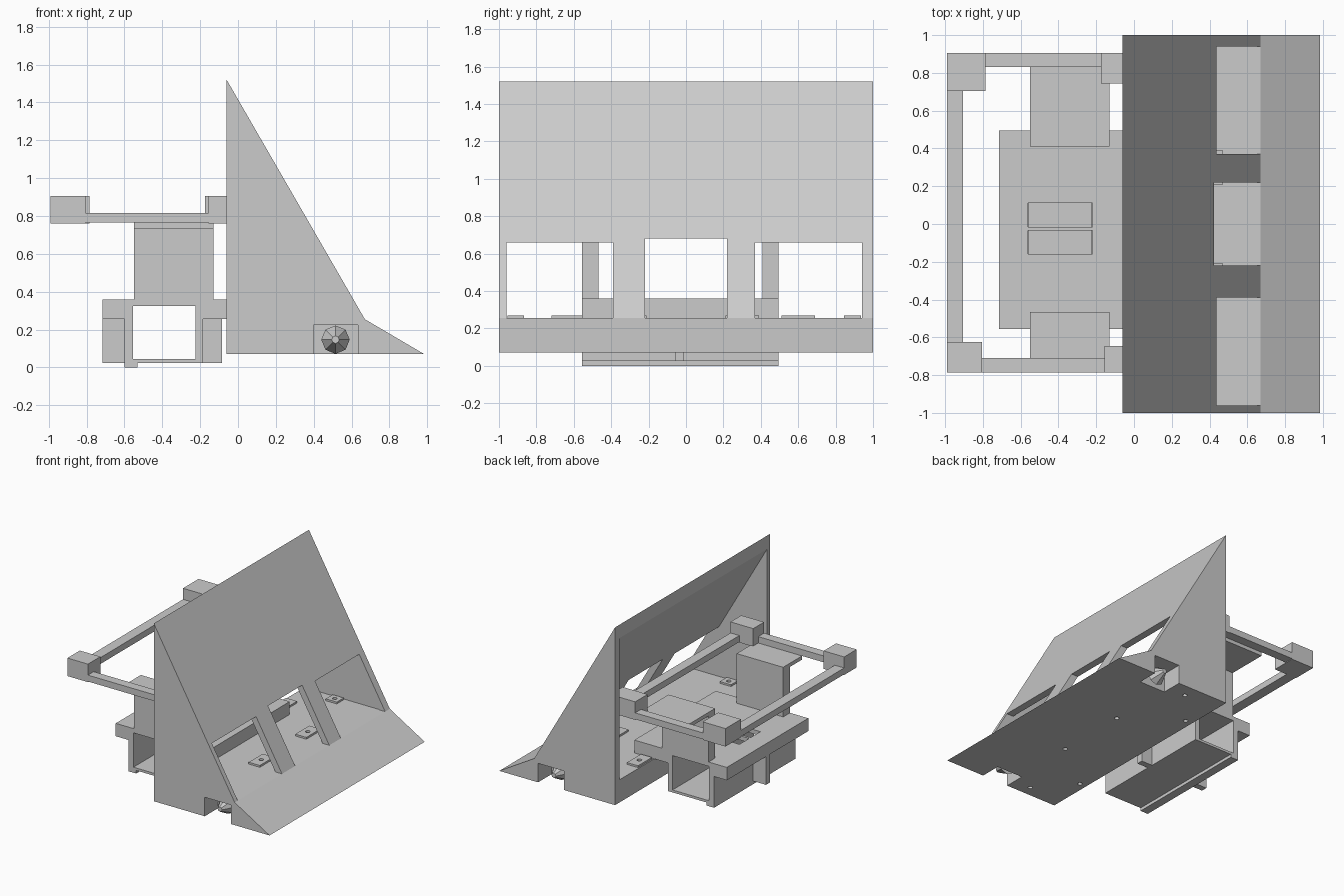
import bpy, bmesh, math
from mathutils import Matrix, Vector

if "Cube" in bpy.data.objects:
    bpy.data.objects.remove(bpy.data.objects["Cube"], do_unlink=True)

grey = bpy.data.materials.new("light_grey")
grey.use_nodes = True
grey.diffuse_color = (0.6, 0.6, 0.6, 1)
grey.node_tree.nodes["Principled BSDF"].inputs["Base Color"].default_value = (0.6, 0.6, 0.6, 1)


def finish(name, bm):
    bmesh.ops.recalc_face_normals(bm, faces=bm.faces)
    mesh = bpy.data.meshes.new(name)
    bm.to_mesh(mesh)
    bm.free()
    mesh.materials.append(grey)
    obj = bpy.data.objects.new(name, mesh)
    bpy.context.collection.objects.link(obj)
    return obj


def add_box(bm, x, y, z):
    size = Vector((x[1] - x[0], y[1] - y[0], z[1] - z[0]))
    mid = Vector((sum(x), sum(y), sum(z))) / 2
    bmesh.ops.create_cube(bm, size=1, matrix=Matrix.Translation(mid) @ Matrix.Diagonal(size).to_4x4())


def boxes(name, *items):
    bm = bmesh.new()
    for item in items:
        add_box(bm, *item)
    return finish(name, bm)


def prism(name, profile, y0, y1):
    """Extrude an xz profile along y."""
    bm = bmesh.new()
    face = bm.faces.new([bm.verts.new((x, y0, z)) for x, z in profile])
    ext = bmesh.ops.extrude_face_region(bm, geom=[face])
    verts = [v for v in ext["geom"] if isinstance(v, bmesh.types.BMVert)]
    bmesh.ops.translate(bm, verts=verts, vec=(0, y1 - y0, 0))
    return finish(name, bm)


def cut(obj, cutter):
    """Subtract the cutter, bake the result and drop the cutter."""
    mod = obj.modifiers.new("cut", 'BOOLEAN')
    mod.object = cutter
    mod.solver = 'EXACT'
    bpy.context.view_layer.update()
    graph = bpy.context.evaluated_depsgraph_get()
    mesh = bpy.data.meshes.new_from_object(obj.evaluated_get(graph))
    obj.modifiers.clear()
    obj.data = mesh
    bpy.data.objects.remove(cutter, do_unlink=True)


def hole_cutter(points, z0, z1):
    bm = bmesh.new()
    for x, y in points:
        bmesh.ops.create_cone(bm, cap_ends=True, segments=12, radius1=0.018, radius2=0.018,
                              depth=z1 - z0, matrix=Matrix.Translation((x, y, (z0 + z1) / 2)))
    return finish("hole_cutter", bm)


BACK, KNEE, TOE = -0.06, 0.67, 0.985
BASE, FLOOR, TOP = 0.07, 0.255, 1.52

# Floor slab with the sloping toe, wheel pockets and screw holes
tabs = [(0.0, 0.6), (0.0, -0.63), (0.25, 0.89), (0.25, -0.91), (0.42, 0.3), (0.42, -0.3)]
floor = prism("floor_slab", [(BACK, BASE), (TOE, BASE), (KNEE, FLOOR), (BACK, FLOOR)], -1, 1)
cut(floor, boxes("pocket_cutter",
                 ((0.4, 0.635), (-1.1, -0.83), (0, 0.225)),
                 ((0.4, 0.635), (0.83, 1.1), (0, 0.225))))
cut(floor, hole_cutter(tabs, 0, 0.4))

# Sloping shield with three windows
shield = prism("sloping_shield", [(BACK, TOP), (KNEE, FLOOR), (KNEE - 0.06, FLOOR), (BACK, TOP - 0.11)], -1, 1)
cut(shield, boxes("window_cutter",
                  ((0.3, 0.8), (-0.96, -0.39), (0.2, 0.66)),
                  ((0.3, 0.8), (-0.22, 0.22), (0.2, 0.68)),
                  ((0.3, 0.8), (0.37, 0.94), (0.2, 0.66))))

# Triangular side walls
side = [(BACK, FLOOR), (KNEE, FLOOR), (BACK, TOP)]
prism("right_side_wall", side, -1, -0.96)
prism("left_side_wall", side, 0.945, 1)

# Screw tabs on the floor
plates = boxes("screw_tabs", *[((x - 0.05, x + 0.05), (y - 0.09, y + 0.09) if abs(y) < 0.8
                                else (y - 0.045, y + 0.045), (FLOOR, 0.27)) for x, y in tabs])
cut(plates, hole_cutter(tabs, 0.2, 0.4))

# Small faceted wheels in the pockets
for label, s in (("right", -1), ("left", 1)):
    bm = bmesh.new()
    bmesh.ops.create_cone(bm, cap_ends=True, segments=8, radius1=0.075, radius2=0.02, depth=0.1,
                          matrix=Matrix.Translation((0.515, s * 0.92, 0.147))
                          @ Matrix.Rotation(-s * math.pi / 2, 4, 'X'))
    finish(label + "_wheel", bm)

# Platform, square tube beneath it and the two slots above the tube
Y = (-0.555, 0.495)
SLOTS = [((-0.56, -0.22), (-0.16, -0.035), (0.3, 0.4)),
         ((-0.56, -0.22), (-0.015, 0.11), (0.3, 0.4))]
body = prism("platform_and_tube", [
    (-0.715, 0.36), (-0.715, FLOOR), (-0.6, FLOOR), (-0.6, 0), (-0.53, 0), (-0.53, 0.025),
    (-0.185, 0.025), (-0.185, FLOOR), (0.12, FLOOR), (0.12, 0.36)], *Y)
cut(body, boxes("tube_cutter", ((-0.555, -0.225), (-1, 1), (0.045, 0.325))))
cut(body, boxes("slot_cutter", *SLOTS))
boxes("tube_ribs",
      ((-0.715, -0.6), (-0.06, -0.01), (0.025, FLOOR)),
      ((-0.185, -0.085), (-0.06, -0.01), (0.025, FLOOR)))

# L-shaped supports carrying the frame
boxes("right_support", ((-0.55, -0.13), (-0.555, -0.467), (0.36, 0.735)),
      ((-0.55, -0.13), (-0.71, -0.467), (0.735, 0.765)))
boxes("left_support", ((-0.55, -0.13), (0.41, 0.495), (0.36, 0.735)),
      ((-0.55, -0.13), (0.41, 0.83), (0.735, 0.765)))

# Rectangular frame: four rails and four corner blocks
RAIL, BLOCK = (0.765, 0.817), (0.76, 0.907)
boxes("frame_rails",
      ((-0.8, -0.12), (0.83, 0.905), RAIL),
      ((-0.82, -0.12), (-0.785, -0.71), RAIL),
      ((-0.99, -0.905), (-0.64, 0.72), RAIL),
      ((-0.03, 0.05), (-0.66, 0.76), RAIL))
boxes("frame_corner_blocks",
      ((-0.99, -0.785), (0.705, 0.905), BLOCK),
      ((-0.99, -0.805), (-0.785, -0.625), BLOCK),
      ((-0.175, 0.05), (0.745, 0.905), BLOCK),
      ((-0.155, 0.05), (-0.785, -0.645), BLOCK))
